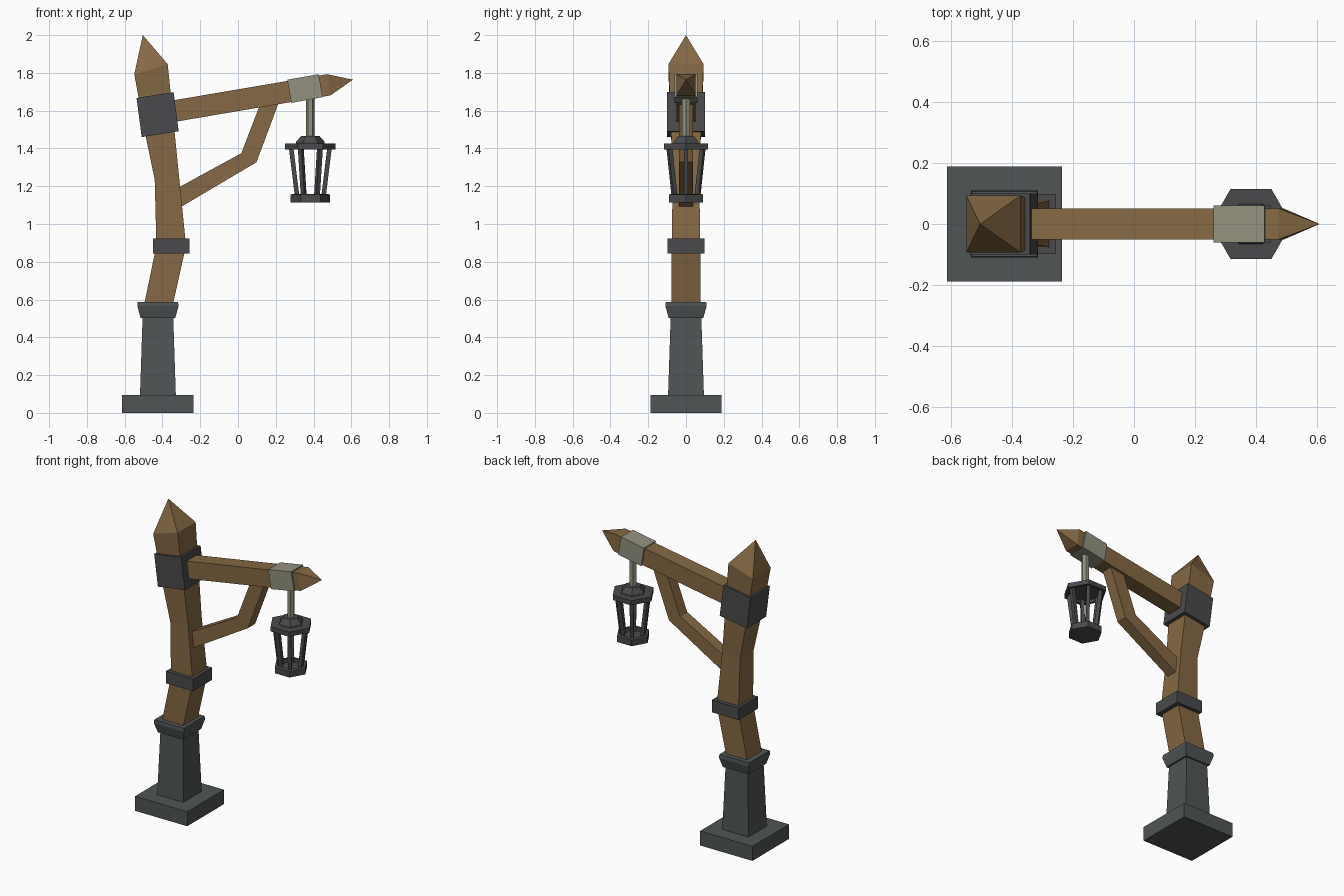
import bpy, bmesh, math
from mathutils import Vector

if "Cube" in bpy.data.objects:
    bpy.data.objects.remove(bpy.data.objects["Cube"])


def material(name, rgb):
    m = bpy.data.materials.new(name)
    m.diffuse_color = (*rgb, 1)
    m.use_nodes = True
    m.node_tree.nodes["Principled BSDF"].inputs["Base Color"].default_value = m.diffuse_color
    return m


WOOD = material("wood", (0.235, 0.14, 0.058))
IRON = material("dark_iron", (0.068, 0.068, 0.072))
STONE = material("stone", (0.08, 0.09, 0.09))
PALE = material("pale_metal", (0.29, 0.285, 0.215))


def loft(name, rings, mat):
    """Skin a closed solid through rings holding equal numbers of points."""
    bm = bmesh.new()
    loops = [[bm.verts.new(p) for p in ring] for ring in rings]
    n = len(loops[0])
    for a, b in zip(loops, loops[1:]):
        for i in range(n):
            j = (i + 1) % n
            bm.faces.new((a[i], a[j], b[j], b[i]))
    bm.faces.new(loops[0])
    bm.faces.new(loops[-1])
    bmesh.ops.remove_doubles(bm, verts=bm.verts, dist=1e-5)
    bmesh.ops.recalc_face_normals(bm, faces=bm.faces)
    me = bpy.data.meshes.new(name)
    bm.to_mesh(me)
    bm.free()
    me.materials.append(mat)
    ob = bpy.data.objects.new(name, me)
    bpy.context.collection.objects.link(ob)
    return ob


def beam(name, sections, mat):
    """Sections: two points in the front plane (x, z, x, z) and a half depth."""
    loft(name, [[(x1, -h, z1), (x2, -h, z2), (x2, h, z2), (x1, h, z1)]
                for x1, z1, x2, z2, h in sections], mat)


def block(name, cx, levels, mat):
    """Square tapering block: levels of (z, half width)."""
    beam(name, [(cx - w, z, cx + w, z, w) for z, w in levels], mat)


def hexa(name, cx, levels, mat):
    """Hexagonal turned part: levels of (z, radius)."""
    loft(name, [[(cx + r * math.cos(k * math.pi / 3), r * math.sin(k * math.pi / 3), z)
                 for k in range(6)] for z, r in levels], mat)


# Stone foot
FOOT = -0.424
block("base_slab", FOOT, [(0, 0.189), (0.095, 0.189)], STONE)
block("stone_pillar", FOOT, [(0.09, 0.095), (0.51, 0.081)], STONE)
block("pillar_cap", FOOT, [(0.503, 0.092), (0.565, 0.109), (0.587, 0.107)], STONE)

# Crooked wooden post with pointed top
beam("post", [(-0.502, 0.55, -0.35, 0.55, 0.076),
              (-0.432, 0.885, -0.275, 0.885, 0.076),
              (-0.441, 1.235, -0.312, 1.25, 0.07),
              (-0.49, 1.47, -0.336, 1.49, 0.079),
              (-0.549, 1.793, -0.372, 1.846, 0.093),
              (-0.504, 2.0, -0.504, 2.0, 0)], WOOD)

# Iron bands round the post
beam("middle_band", [(-0.451, 0.843, -0.256, 0.843, 0.099),
                     (-0.451, 0.923, -0.256, 0.923, 0.099)], IRON)
beam("upper_band", [(-0.51, 1.46, -0.314, 1.491, 0.1),
                    (-0.537, 1.667, -0.341, 1.698, 0.1)], IRON)

# Arm with pointed end, its pale sleeve, and the bent brace
beam("arm", [(-0.40, 1.645, -0.38, 1.533, 0.051),
             (0.472, 1.793, 0.49, 1.681, 0.051),
             (0.608, 1.764, 0.608, 1.764, 0)], WOOD)
beam("arm_sleeve", [(0.261, 1.764, 0.282, 1.641, 0.061),
                    (0.427, 1.793, 0.449, 1.672, 0.061)], PALE)
beam("brace", [(-0.37, 1.163, -0.35, 1.062, 0.037),
               (0.018, 1.375, 0.098, 1.327, 0.037),
               (0.125, 1.655, 0.222, 1.66, 0.037)], WOOD)

# Hanging lantern
LX = 0.383
hexa("hanging_rod", LX, [(1.45, 0.023), (1.68, 0.023)], PALE)
hexa("lantern_roof", LX, [(1.42, 0.077), (1.436, 0.075), (1.467, 0.048)], IRON)
hexa("lantern_rim", LX, [(1.41, 0.105), (1.395, 0.115), (1.395, 0.133),
                         (1.425, 0.133)], IRON)
hexa("lantern_tray", LX, [(1.115, 0.105), (1.155, 0.105), (1.158, 0.095),
                          (1.158, 0.082), (1.135, 0.08)], IRON)

# Six slanted lantern bars
for k in range(6):
    a = k * math.pi / 3
    out = Vector((math.cos(a), math.sin(a), 0))
    side = Vector((-out.y, out.x, 0)) * 0.011
    rings = []
    for z, r in ((1.13, 0.068), (1.415, 0.103)):
        c = Vector((LX, 0, z)) + out * r
        t = out * 0.012
        rings.append([c - t - side, c + t - side, c + t + side, c - t + side])
    loft(f"lantern_bar_{k + 1}", rings, IRON)
